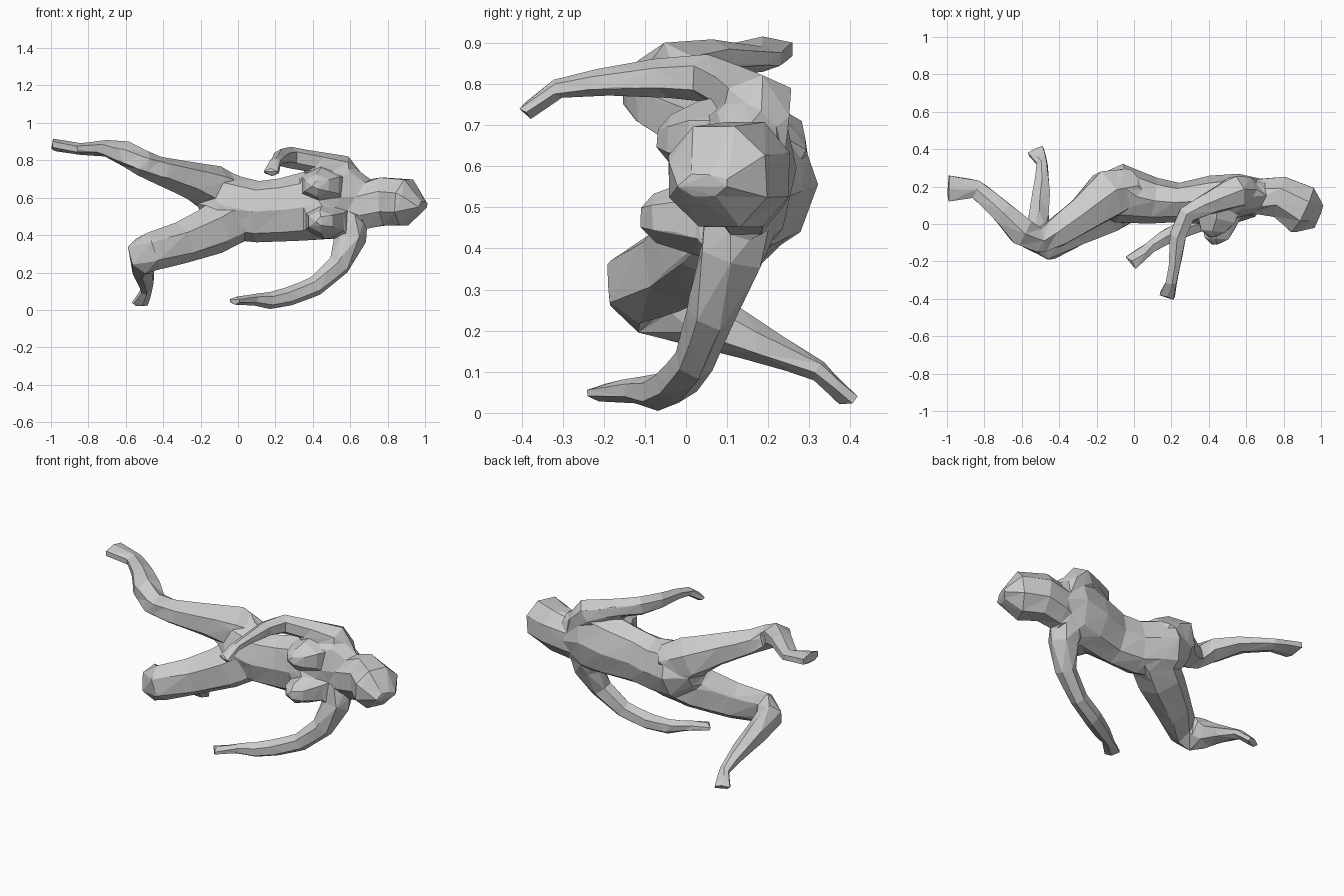
import bpy, bmesh, math
from mathutils import Vector

body = bmesh.new()


def limb(sections, sides=6, twist=0.5):
    """Loft rings along a path; each section is x, y, z, half width, half height."""
    pts = [Vector(s[:3]) for s in sections]
    rings, faces = [], []
    for i, s in enumerate(sections):
        t = Vector()
        if i > 0:
            t += (pts[i] - pts[i - 1]).normalized()
        if i < len(pts) - 1:
            t += (pts[i + 1] - pts[i]).normalized()
        t.normalize()
        up = Vector((0, 0, 1))
        up = (up - t * up.dot(t)).normalized()
        side = t.cross(up)
        ring = []
        for k in range(sides):
            a = 2 * math.pi * (k + twist) / sides
            ring.append(body.verts.new(pts[i] + side * (s[3] * math.cos(a)) + up * (s[4] * math.sin(a))))
        rings.append(ring)
    for r0, r1 in zip(rings, rings[1:]):
        for k in range(sides):
            j = (k + 1) % sides
            faces.append(body.faces.new((r0[k], r0[j], r1[j], r1[k])))
    faces += [body.faces.new(rings[0]), body.faces.new(rings[-1])]
    bmesh.ops.recalc_face_normals(body, faces=faces)


# Torso, lying on its side with the chest towards the front
limb([
    (-0.20, 0.17, 0.57, 0.09, 0.08),
    (-0.08, 0.165, 0.56, 0.16, 0.175),
    (0.10, 0.125, 0.525, 0.125, 0.165),
    (0.24, 0.115, 0.535, 0.105, 0.17),
    (0.42, 0.125, 0.56, 0.135, 0.19),
    (0.57, 0.155, 0.595, 0.115, 0.21),
    (0.67, 0.155, 0.565, 0.09, 0.14)], sides=8, twist=0)

# Neck and head with hair
limb([
    (0.58, 0.15, 0.57, 0.09, 0.13),
    (0.68, 0.145, 0.56, 0.105, 0.135),
    (0.78, 0.145, 0.58, 0.12, 0.14),
    (0.90, 0.075, 0.575, 0.145, 0.135),
    (0.99, 0.04, 0.555, 0.07, 0.025)], sides=8, twist=0.5)

# Chest: two blunt cones
for x, y, z in ((0.44, -0.11, 0.475), (0.42, -0.07, 0.665)):
    limb([(x + 0.04, 0.14, z, 0.14, 0.10),
          (x + 0.02, 0.03, z, 0.12, 0.095),
          (x, y + 0.03, z, 0.075, 0.06),
          (x, y, z, 0.025, 0.025)])

# Arms with hands
limb([
    (0.61, 0.18, 0.60, 0.07, 0.07),
    (0.60, 0.18, 0.70, 0.08, 0.07),
    (0.55, 0.175, 0.755, 0.095, 0.08),
    (0.42, 0.12, 0.79, 0.07, 0.058),
    (0.28, 0.05, 0.815, 0.055, 0.06),
    (0.235, -0.06, 0.815, 0.052, 0.05),
    (0.22, -0.20, 0.805, 0.038, 0.036),
    (0.20, -0.31, 0.79, 0.036, 0.026),
    (0.175, -0.39, 0.73, 0.052, 0.022)])
limb([
    (0.59, 0.14, 0.50, 0.10, 0.10),
    (0.60, 0.11, 0.38, 0.09, 0.085),
    (0.54, 0.06, 0.24, 0.06, 0.065),
    (0.41, 0.02, 0.125, 0.05, 0.055),
    (0.28, -0.02, 0.075, 0.055, 0.052),
    (0.17, -0.07, 0.05, 0.048, 0.047),
    (0.08, -0.13, 0.055, 0.036, 0.032),
    (-0.022, -0.21, 0.047, 0.052, 0.022)])

# Legs with feet
limb([
    (-0.02, 0.19, 0.58, 0.12, 0.13),
    (-0.14, 0.16, 0.65, 0.145, 0.13),
    (-0.26, 0.06, 0.695, 0.11, 0.10),
    (-0.42, -0.05, 0.745, 0.09, 0.075),
    (-0.51, -0.09, 0.785, 0.08, 0.072),
    (-0.60, -0.04, 0.835, 0.088, 0.07),
    (-0.71, 0.07, 0.865, 0.068, 0.045),
    (-0.84, 0.185, 0.86, 0.06, 0.032),
    (-0.995, 0.19, 0.885, 0.085, 0.034)])
limb([
    (0.02, 0.16, 0.51, 0.13, 0.14),
    (-0.13, 0.075, 0.43, 0.135, 0.135),
    (-0.30, -0.02, 0.36, 0.105, 0.115),
    (-0.45, -0.115, 0.315, 0.088, 0.105),
    (-0.52, -0.08, 0.29, 0.078, 0.105),
    (-0.51, 0.04, 0.23, 0.062, 0.075),
    (-0.495, 0.18, 0.168, 0.054, 0.048),
    (-0.49, 0.32, 0.105, 0.034, 0.028),
    (-0.525, 0.395, 0.03, 0.058, 0.024)])

# Fuse the limbs into one skin, then cut it down to a faceted surface
mesh = bpy.data.meshes.new("reclining_figure")
body.to_mesh(mesh)
body.free()
figure = bpy.data.objects.new("reclining_figure", mesh)
bpy.context.collection.objects.link(figure)
fuse = figure.modifiers.new("fuse", 'REMESH')
fuse.mode = 'VOXEL'
fuse.voxel_size = 0.01
soften = figure.modifiers.new("soften", 'SMOOTH')
soften.factor = 0.5
soften.iterations = 6
facet = figure.modifiers.new("facet", 'DECIMATE')
facet.ratio = 0.011
